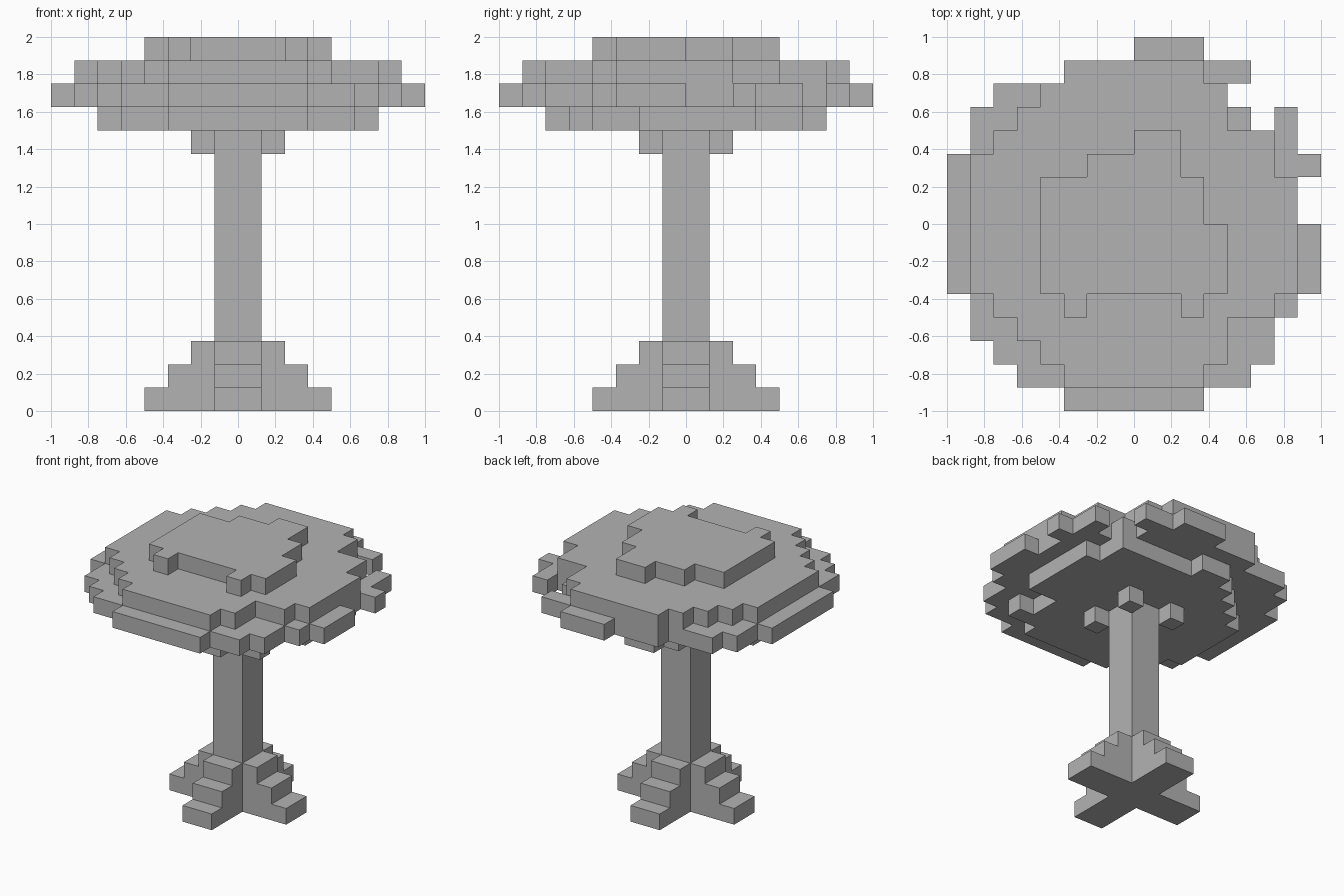
import bpy, bmesh, math

if "Cube" in bpy.data.objects:
    bpy.data.objects.remove(bpy.data.objects["Cube"])

U = 0.125  # one block

stone = bpy.data.materials.new("plain_grey")
stone.diffuse_color = (0.45, 0.45, 0.45, 1)
stone.use_nodes = True
stone.node_tree.nodes["Principled BSDF"].inputs["Base Color"].default_value = stone.diffuse_color


def slab(name, rows, z0, z1):
    """Flat block slab: rows are (y_from, y_to, x_from, x_to) in block units."""
    cells = {(x, y) for y0, y1, x0, x1 in rows
             for y in range(y0, y1) for x in range(x0, x1)}
    bm = bmesh.new()
    verts = {}

    def vert(x, y):
        if (x, y) not in verts:
            verts[(x, y)] = bm.verts.new((x * U, y * U, z0 * U))
        return verts[(x, y)]

    for x, y in sorted(cells):
        bm.faces.new([vert(x, y), vert(x + 1, y), vert(x + 1, y + 1), vert(x, y + 1)])
    bmesh.ops.dissolve_limit(bm, angle_limit=math.radians(1), verts=bm.verts[:],
                             edges=bm.edges[:])
    ext = bmesh.ops.extrude_face_region(bm, geom=bm.faces[:], use_keep_orig=True)
    top = [g for g in ext["geom"] if isinstance(g, bmesh.types.BMVert)]
    bmesh.ops.translate(bm, verts=top, vec=(0, 0, (z1 - z0) * U))
    bmesh.ops.recalc_face_normals(bm, faces=bm.faces[:])
    me = bpy.data.meshes.new(name)
    bm.to_mesh(me)
    bm.free()
    me.materials.append(stone)
    ob = bpy.data.objects.new(name, me)
    bpy.context.collection.objects.link(ob)
    return ob


# Stepped cross-shaped foot
for i, r in enumerate((4, 3, 2)):
    slab(f"foot_step_{i + 1}", [(-1, 1, -r, r), (-r, r, -1, 1)], i, i + 1)

# Trunk
slab("trunk", [(-1, 1, -1, 1)], 3, 12)

# Small corner blocks under the canopy
for i, (x, y) in enumerate(((-2, -2), (1, -2), (1, 1), (-2, 1))):
    slab(f"corner_block_{i + 1}", [(y, y + 1, x, x + 1)], 11, 12)

# Canopy layers, bottom to top
slab("canopy_underside", [
    (-6, -5, -3, 3), (-5, -4, -5, 5), (-4, -3, -5, 4), (-3, -2, -6, 4),
    (-2, 2, -6, 6), (2, 3, -5, 6), (3, 4, -4, 5), (4, 5, -3, 5), (5, 6, -2, 0)], 12, 13)
slab("canopy_rim", [
    (-8, -7, -3, 3), (-7, -6, -5, 5), (-6, -5, -6, 6), (-5, -4, -7, 6),
    (-4, -3, -7, 7), (-3, 0, -8, 8), (0, 2, -8, 7), (2, 3, -8, 8),
    (3, 4, -7, 7), (4, 5, -7, 5), (4, 5, 6, 7), (5, 6, -6, 4),
    (6, 7, -3, 5), (7, 8, 0, 3)], 13, 14)
slab("canopy_upper", [
    (-7, -6, -3, 3), (-6, -5, -4, 4), (-5, -4, -5, 4), (-4, -3, -6, 6),
    (-3, 2, -7, 7), (2, 3, -7, 6), (3, 4, -6, 6), (4, 5, -5, 4),
    (5, 6, -4, 4), (6, 7, -3, 3)], 14, 15)
slab("canopy_top", [
    (-4, -3, -3, -2), (-4, -3, 2, 3), (-3, 0, -4, 4), (0, 2, -4, 3),
    (2, 3, -2, 2), (3, 4, 0, 2)], 15, 16)
